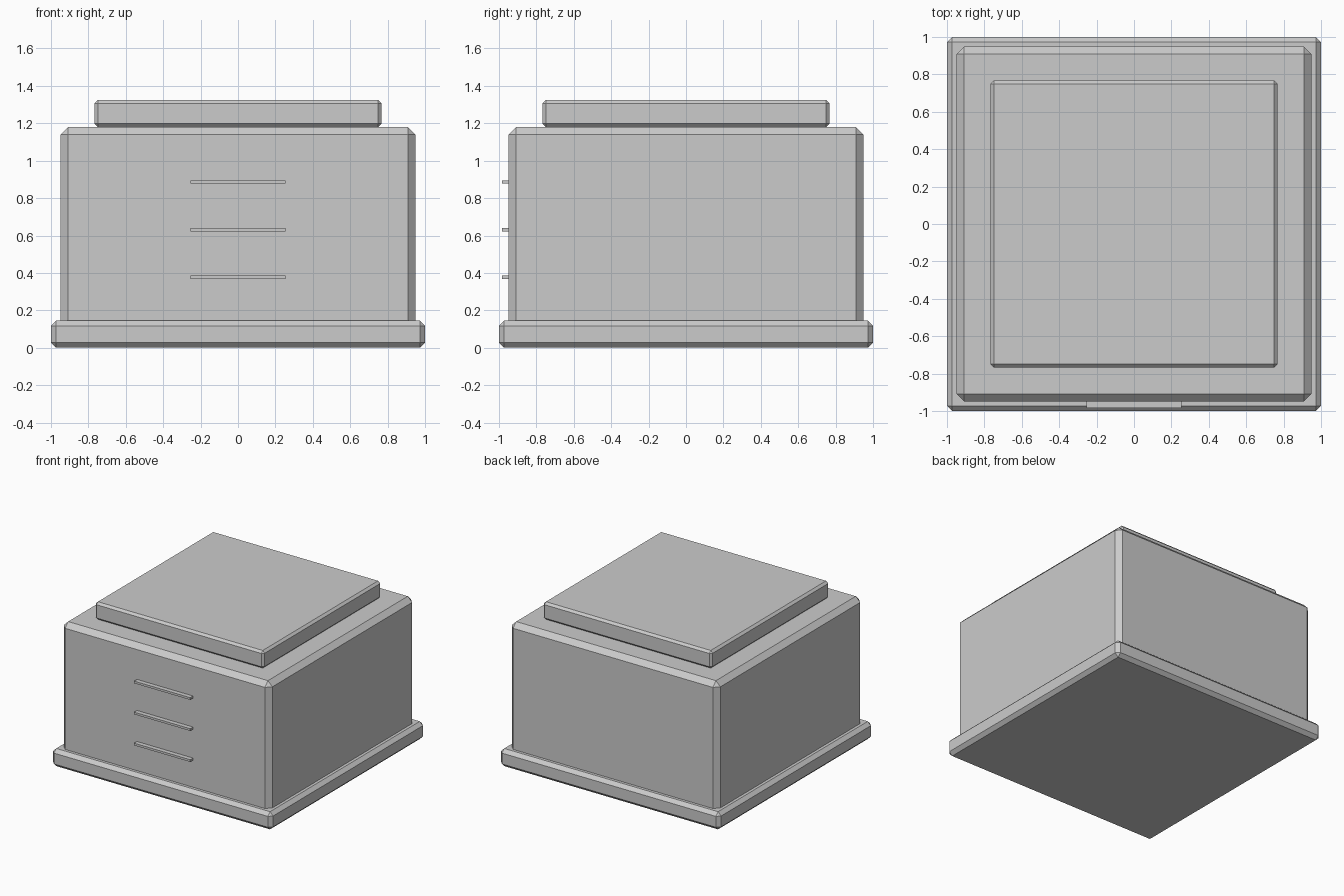
import bpy, bmesh
from mathutils import Vector

if "Cube" in bpy.data.objects:
    bpy.data.objects.remove(bpy.data.objects["Cube"])


def box(name, lo, hi, chamfer=0.0):
    """Axis-aligned box between two corners, with flat chamfered edges."""
    lo, hi = Vector(lo), Vector(hi)
    bm = bmesh.new()
    bmesh.ops.create_cube(bm, size=1)
    bmesh.ops.scale(bm, vec=hi - lo, verts=bm.verts)
    bmesh.ops.translate(bm, vec=(lo + hi) / 2, verts=bm.verts)
    if chamfer:
        bmesh.ops.bevel(bm, geom=bm.edges[:], offset=chamfer, segments=1,
                        affect='EDGES')
    mesh = bpy.data.meshes.new(name)
    bm.to_mesh(mesh)
    bm.free()
    obj = bpy.data.objects.new(name, mesh)
    bpy.context.collection.objects.link(obj)
    return obj


def slab(name, half, z0, z1, chamfer):
    """Square centred slab."""
    return box(name, (-half, -half, z0), (half, half, z1), chamfer)


# Stacked square tiers: plinth, main housing, lid
slab("base_plinth", 1.0, 0.0, 0.145, 0.028)
slab("main_body", 0.948, 0.10, 1.18, 0.04)
slab("top_lid", 0.767, 1.18, 1.325, 0.018)

# Three thin horizontal ribs on the front face
for i in range(3):
    z = 0.376 + i * 0.255
    box(f"front_rib_{i + 1}", (-0.255, -0.985, z - 0.009), (0.255, -0.94, z + 0.009))
